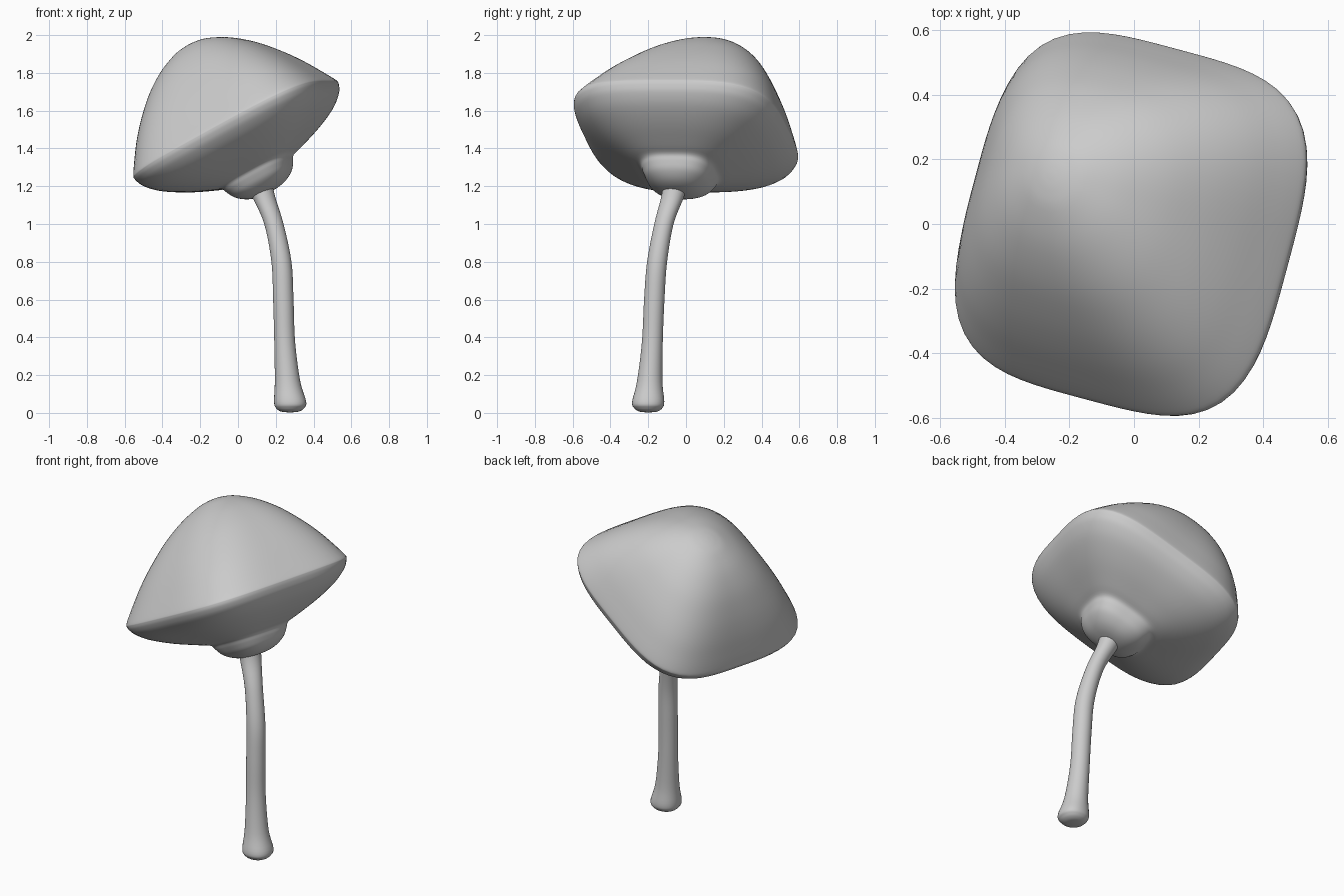
import bpy, bmesh, math
from mathutils import Matrix, Vector

if "Cube" in bpy.data.objects:
    bpy.data.objects.remove(bpy.data.objects["Cube"])


def smooth_rows(rows, steps):
    """Catmull-Rom interpolation through rows of numbers."""
    out = []
    for i in range(len(rows) - 1):
        p0, p1 = rows[max(i - 1, 0)], rows[i]
        p2, p3 = rows[i + 1], rows[min(i + 2, len(rows) - 1)]
        for s in range(steps):
            t = s / steps
            out.append([0.5 * (2 * b + (c - a) * t + (2 * a - 5 * b + 4 * c - d) * t * t
                               + (3 * b - a - 3 * c + d) * t ** 3)
                        for a, b, c, d in zip(p0, p1, p2, p3)])
    out.append(list(rows[-1]))
    return out


def ring(radius, power, n):
    """Rounded-square (superellipse) outline."""
    pts = []
    for k in range(n):
        a = 2 * math.pi * k / n
        c, s = math.cos(a), math.sin(a)
        r = radius / (abs(c) ** power + abs(s) ** power) ** (1 / power)
        pts.append((r * c, r * s))
    return pts


def loft(name, rows, n, matrix=Matrix()):
    """Rows are (x, y, z, radius, power); both ends are capped."""
    bm = bmesh.new()
    rings = [[bm.verts.new(Vector((x + px, y + py, z))) for px, py in ring(r, p, n)]
             for x, y, z, r, p in rows]
    for lo, hi in zip(rings, rings[1:]):
        for k in range(n):
            bm.faces.new((lo[k], lo[(k + 1) % n], hi[(k + 1) % n], hi[k]))
    bm.faces.new(rings[0][::-1])
    bm.faces.new(rings[-1])
    bmesh.ops.recalc_face_normals(bm, faces=bm.faces)
    me = bpy.data.meshes.new(name)
    bm.to_mesh(me)
    bm.free()
    for f in me.polygons:
        f.use_smooth = True
    ob = bpy.data.objects.new(name, me)
    ob.matrix_world = matrix
    bpy.context.collection.objects.link(ob)
    return ob


# Cap: (height, radius, squareness) from the neck bump up to the rim, then to the crown
under = [(-.354, .01, 2.2), (-.349, .07, 2.3), (-.332, .12, 2.5), (-.30, .162, 2.8),
         (-.26, .186, 3), (-.228, .203, 3.2), (-.205, .26, 3.2), (-.152, .38, 3.3),
         (-.093, .48, 3.4), (-.04, .535, 3.5), (-.003, .554, 3.6), (.02, .56, 3.6)]
crown = [(.02, .56, 3.6), (.038, .553, 3.6), (.10, .520, 3.5), (.20, .462, 3.3),
         (.30, .392, 3.0), (.40, .305, 2.7), (.48, .207, 2.4), (.53, .11, 2.2),
         (.546, .05, 2), (.55, .008, 2)]
profile = smooth_rows(under, 4)[:-1] + smooth_rows(crown, 4)
tilt = (Matrix.Translation((0, 0, 1.48)) @ Matrix.Rotation(math.radians(-15), 4, 'Z')
        @ Matrix.Rotation(math.radians(-28), 4, 'Y'))
# the crown leans slightly towards the back left
loft("mushroom_cap", [(-.03 * max(h, 0) / .53, .085 * max(h, 0) / .53 - .006, h, r, p)
                      for h, r, p in profile], 80, tilt)

# Stem: (x, y, z, radius, squareness) from the foot to inside the cap
stem = [(.275, -.20, .003, .015, 2), (.275, -.20, .008, .05, 2.1), (.276, -.20, .026, .075, 2.2),
        (.276, -.20, .06, .085, 2.2), (.262, -.192, .17, .067, 2), (.247, -.178, .38, .055, 2),
        (.24, -.168, .60, .054, 2), (.23, -.153, .80, .053, 2), (.19, -.117, 1.0, .051, 2),
        (.138, -.072, 1.14, .06, 2), (.115, -.055, 1.22, .066, 2)]
loft("mushroom_stem", smooth_rows(stem, 5), 32)
